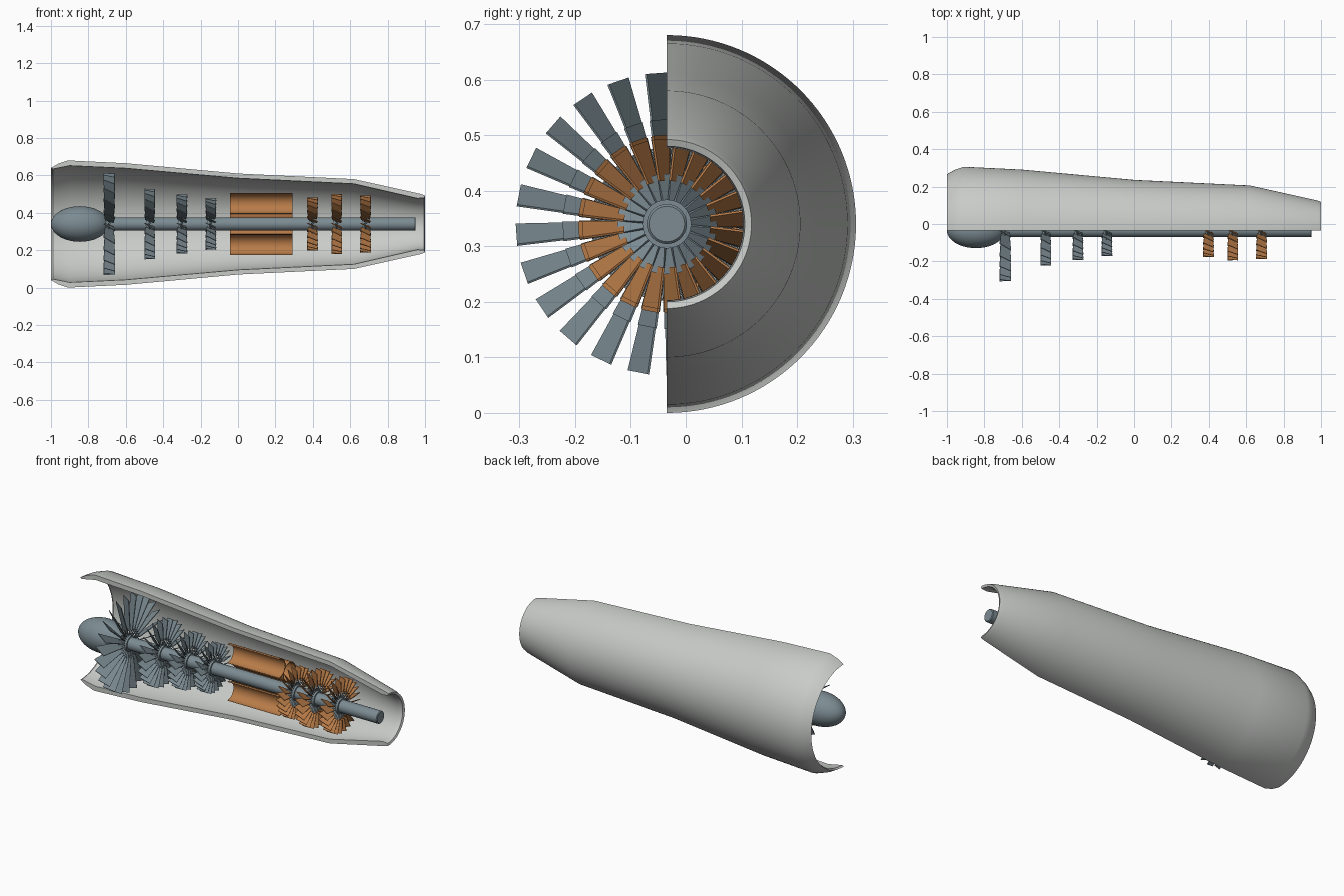
import bpy, bmesh
from math import sin, cos, pi
from mathutils import Vector

cube = bpy.data.objects.get("Cube")
if cube:
    bpy.data.objects.remove(cube)

AXIS_Y, AXIS_Z = -0.034, 0.34


def material(name, rgb):
    m = bpy.data.materials.new(name)
    m.use_nodes = True
    m.diffuse_color = (*rgb, 1)
    bsdf = m.node_tree.nodes["Principled BSDF"]
    bsdf.inputs["Base Color"].default_value = (*rgb, 1)
    bsdf.inputs["Roughness"].default_value = 0.6
    return m


casing_grey = material("casing light grey", (0.58, 0.60, 0.58))
steel_blue = material("steel blue grey", (0.20, 0.26, 0.29))
hot_copper = material("hot copper", (0.48, 0.20, 0.065))


def finish(name, bm, mats, smooth=None):
    """Turn a mesh built around the x axis into an object on the engine axis."""
    bmesh.ops.recalc_face_normals(bm, faces=bm.faces)
    me = bpy.data.meshes.new(name)
    bm.to_mesh(me)
    bm.free()
    for m in mats:
        me.materials.append(m)
    ob = bpy.data.objects.new(name, me)
    ob.location = (0, AXIS_Y, AXIS_Z)
    bpy.context.collection.objects.link(ob)
    if smooth:
        bpy.ops.object.select_all(action="DESELECT")
        ob.select_set(True)
        bpy.context.view_layer.objects.active = ob
        bpy.ops.object.shade_smooth_by_angle(angle=smooth)
    return ob


def revolve(name, profile, mat, sweep=2 * pi, steps=48, smooth=0.7):
    """Revolve a closed (x, radius) profile, capping the ends of a part turn."""
    bm = bmesh.new()
    full = sweep > 6
    rings = []
    for i in range(steps + (not full)):
        a = sweep * i / steps
        rings.append([bm.verts.new((x, r * sin(a), r * cos(a))) for x, r in profile])
    for i in range(steps):
        p, q = rings[i], rings[(i + 1) % len(rings)]
        for j in range(len(profile)):
            k = (j + 1) % len(profile)
            bm.faces.new((p[j], p[k], q[k], q[j]))
    if not full:
        bm.faces.new(rings[0])
        bm.faces.new(rings[-1])
    bmesh.ops.remove_doubles(bm, verts=bm.verts, dist=1e-5)
    return finish(name, bm, [mat], smooth)


# Half casing, cut open along the front
outer = [(-1, 0.30), (-0.96, 0.323), (-0.91, 0.34), (-0.6, 0.325), (0, 0.27),
         (0.62, 0.24), (0.98, 0.16), (1, 0.152)]
inner = [(0.995, 0.14), (0.96, 0.137), (0.62, 0.215), (0, 0.245),
         (-0.6, 0.298), (-0.9, 0.312), (-0.99, 0.294)]
revolve("half_casing", outer + inner, casing_grey, sweep=pi, steps=64)

# Main shaft and nose spinner
revolve("main_shaft", [(-0.8, 0), (-0.8, 0.036), (0.946, 0.036), (0.95, 0.032), (0.95, 0)],
        steel_blue, steps=32)
spinner = [(-0.845 - 0.155 * cos(pi * i / 24), 0.095 * sin(pi * i / 24)) for i in range(25)]
revolve("nose_spinner", spinner, steel_blue)


def blade(bm, angle, sections, thick, slot):
    """One flat tapered blade; sections are (radius, axial width, tangential width)."""
    radial = Vector((0, sin(angle), cos(angle)))
    tangent = Vector((0, cos(angle), -sin(angle)))
    rings = []
    for r, ax, tw in sections:
        chord = Vector((ax, 0, 0)) - tangent * tw
        normal = (Vector((tw, 0, 0)) + tangent * ax).normalized() * thick / 2
        rings.append([bm.verts.new(radial * r + chord * c / 2 + normal * n)
                      for c, n in ((-1, -1), (1, -1), (1, 1), (-1, 1))])
    lo, hi = rings
    faces = [lo, hi] + [(lo[i], lo[i - 1], hi[i - 1], hi[i]) for i in range(4)]
    for f in faces:
        bm.faces.new(f).material_index = slot


def rotor(name, x, tip, mat, tip_axial, tip_width, count=24):
    """A bladed wheel: flat root plates round the shaft, pitched blades beyond."""
    bm = bmesh.new()
    for i in range(count):
        a = 2 * pi * (i - 0.27) / count
        blade(bm, a, [(0.034, 0.014, 0.009), (0.09, 0.008, 0.022)], 0.004, 0)
        blade(bm, a, [(0.078, 0.046, 0.018), (tip, tip_axial, tip_width)], 0.004, 1)
    bmesh.ops.translate(bm, verts=bm.verts, vec=(x, 0, 0))
    finish(name, bm, [steel_blue, mat])
    # Hub collar on the shaft
    revolve(name + "_hub", [(x - 0.018, 0.03), (x - 0.018, 0.044),
                            (x + 0.018, 0.044), (x + 0.018, 0.03)], steel_blue, steps=32)


rotor("intake_fan", -0.688, 0.272, steel_blue, 0.06, 0.037)
for i, (x, tip) in enumerate([(-0.472, 0.188), (-0.30, 0.158), (-0.145, 0.137)]):
    rotor(f"compressor_rotor_{i + 1}", x, tip, steel_blue, 0.056, 0.032)
for i, (x, tip) in enumerate([(0.398, 0.142), (0.528, 0.16), (0.682, 0.153)]):
    rotor(f"turbine_rotor_{i + 1}", x, tip, hot_copper, 0.056, 0.029)

# Combustion cans: open tubes round the axis, the front ones cut away
bm = bmesh.new()
RING, CAN, X0, X1, WALL = 0.11, 0.057, -0.043, 0.292, 0.004
for k in range(4):
    a = pi * k / 3
    cy, cz = RING * sin(a), RING * cos(a)
    n = 32
    loops = []
    for x, r in ((X0, CAN), (X1, CAN), (X1, CAN - WALL), (X0, CAN - WALL)):
        loops.append([bm.verts.new((x, cy + r * sin(2 * pi * i / n), cz + r * cos(2 * pi * i / n)))
                      for i in range(n)])
    for j in range(4):
        p, q = loops[j], loops[(j + 1) % 4]
        for i in range(n):
            bm.faces.new((p[i - 1], p[i], q[i], q[i - 1]))
bmesh.ops.bisect_plane(bm, geom=bm.verts[:] + bm.edges[:] + bm.faces[:], dist=1e-5,
                       plane_co=(0, 0, 0), plane_no=(0, -1, 0), clear_outer=True)
finish("combustion_cans", bm, [hot_copper], smooth=0.7)
